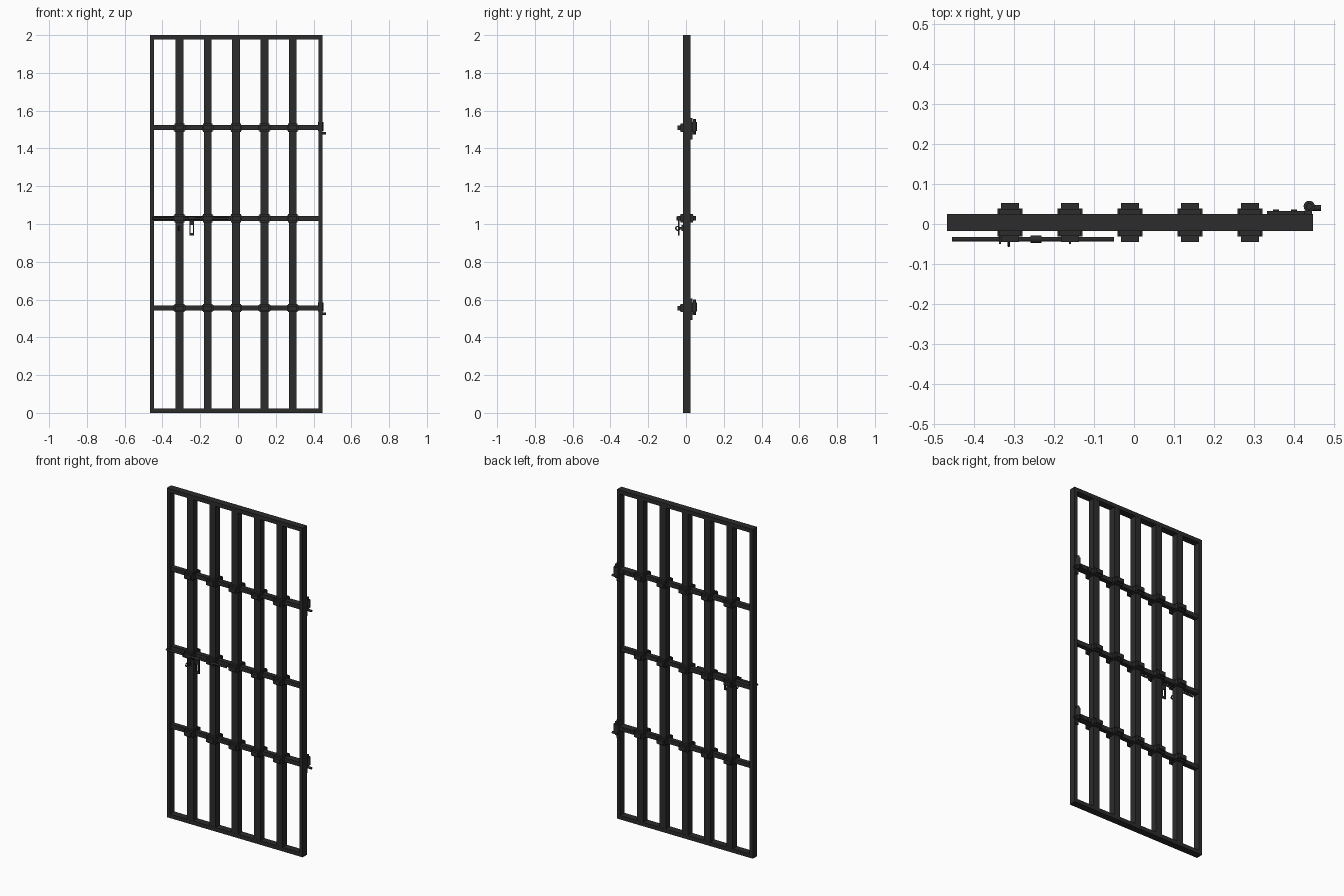
import bpy, bmesh, math
from mathutils import Vector, Matrix

if "Cube" in bpy.data.objects:
    bpy.data.objects.remove(bpy.data.objects["Cube"])

iron = bpy.data.materials.new("dark iron")
iron.diffuse_color = (0.025, 0.025, 0.025, 1)
iron.use_nodes = True
iron.node_tree.nodes["Principled BSDF"].inputs["Base Color"].default_value = iron.diffuse_color


def finish(name, bm, smooth=False):
    me = bpy.data.meshes.new(name)
    bmesh.ops.recalc_face_normals(bm, faces=bm.faces[:])
    bm.to_mesh(me)
    bm.free()
    me.materials.append(iron)
    ob = bpy.data.objects.new(name, me)
    bpy.context.collection.objects.link(ob)
    if smooth:
        bpy.context.view_layer.objects.active = ob
        bpy.ops.object.select_all(action='DESELECT')
        ob.select_set(True)
        bpy.ops.object.shade_smooth_by_angle(angle=math.radians(35))
    return ob


def add_box(bm, x0, x1, y0, y1, z0, z1):
    m = Matrix.Translation(((x0 + x1) / 2, (y0 + y1) / 2, (z0 + z1) / 2))
    m = m @ Matrix.Diagonal((x1 - x0, y1 - y0, z1 - z0, 1))
    bmesh.ops.create_cube(bm, size=1, matrix=m)


def boxes(name, *specs):
    bm = bmesh.new()
    for s in specs:
        add_box(bm, *s)
    return finish(name, bm)


def rod(name, a, b, r, seg=16):
    a, b = Vector(a), Vector(b)
    bm = bmesh.new()
    m = Matrix.Translation((a + b) / 2) @ (b - a).to_track_quat('Z', 'Y').to_matrix().to_4x4()
    bmesh.ops.create_cone(bm, cap_ends=True, segments=seg, radius1=r, radius2=r,
                          depth=(b - a).length, matrix=m)
    return finish(name, bm, True)


L, R, F, B, CY = -0.467, 0.447, -0.017, 0.025, 0.004
bars_x = [-0.31, -0.16, -0.01, 0.14, 0.29]
rails_z = [0.555, 1.03, 1.51]

# outer frame
boxes("left_stile", (L, L + 0.022, F, B, 0, 2))
boxes("right_stile", (R - 0.022, R, F, B, 0, 2))
boxes("bottom_rail", (L + 0.022, R - 0.022, F, B, 0, 0.024))
boxes("top_rail", (L + 0.022, R - 0.022, F, B, 1.976, 2))

# square upright bars
for x in bars_x:
    boxes("upright_bar", (x - 0.021, x + 0.021, F + 0.001, B - 0.001, 0.024, 1.976))

# cross rails and the stepped collars where they meet the bars
for z in rails_z:
    boxes("cross_rail", (L + 0.011, R - 0.011, CY - 0.014, CY + 0.014, z - 0.013, z + 0.013))
    for x in bars_x:
        boxes("collar",
              (x - 0.031, x + 0.031, CY - 0.035, CY + 0.035, z - 0.015, z + 0.015),
              (x - 0.026, x + 0.026, CY - 0.034, CY + 0.034, z - 0.022, z + 0.022),
              (x - 0.022, x + 0.022, CY - 0.049, CY + 0.049, z - 0.012, z + 0.012))

# hinges: strap, end plate, barrel and bent pin
for z in (rails_z[0], rails_z[2]):
    boxes("hinge_strap", (0.332, 0.44, 0.018, 0.032, z - 0.013, z + 0.013),
          (0.426, 0.445, 0.024, 0.034, z - 0.062, z + 0.05))
    for x in (0.355, 0.40):
        rod("hinge_bolt", (x, 0.03, z), (x, 0.036, z), 0.007, 12)
    rod("hinge_barrel", (0.438, 0.044, z - 0.018), (0.438, 0.044, z + 0.03), 0.014, 20)
    rod("hinge_pin", (0.438, 0.044, z - 0.036), (0.438, 0.044, z + 0.045), 0.008)
    rod("hinge_pin_arm", (0.438, 0.04, z - 0.03), (0.467, 0.04, z - 0.03), 0.007)

# sliding bolt with its guides
ZB = 1.03
rod("sliding_bolt", (-0.455, -0.038, ZB), (-0.05, -0.038, ZB), 0.006)
for x in (-0.335, -0.16):
    boxes("bolt_guide", (x - 0.003, x + 0.003, -0.05, -0.01, ZB - 0.011, ZB + 0.011))

# slotted hasp hanging from the bolt
HX = -0.245
boxes("hasp",
      (HX - 0.013, HX - 0.007, -0.042, -0.035, 0.94, 1.022),
      (HX + 0.007, HX + 0.013, -0.042, -0.035, 0.94, 1.022),
      (HX - 0.007, HX + 0.007, -0.042, -0.035, 0.94, 0.953),
      (HX - 0.007, HX + 0.007, -0.042, -0.035, 0.996, 1.022))
rod("hasp_sleeve", (HX - 0.014, -0.038, ZB), (HX + 0.014, -0.038, ZB), 0.009)

# padlock staple on the first bar
bpy.ops.mesh.primitive_torus_add(location=(-0.313, -0.044, 0.977), rotation=(0, math.pi / 2, 0),
                                 major_radius=0.010, minor_radius=0.0035,
                                 major_segments=24, minor_segments=8)
ring = bpy.context.object
ring.name = "staple_ring"
ring.data.materials.append(iron)
bpy.ops.object.shade_smooth_by_angle(angle=math.radians(40))
boxes("staple_plate", (-0.322, -0.304, -0.023, -0.015, 0.963, 0.995),
      (-0.316, -0.310, -0.036, -0.02, 0.970, 0.984))
